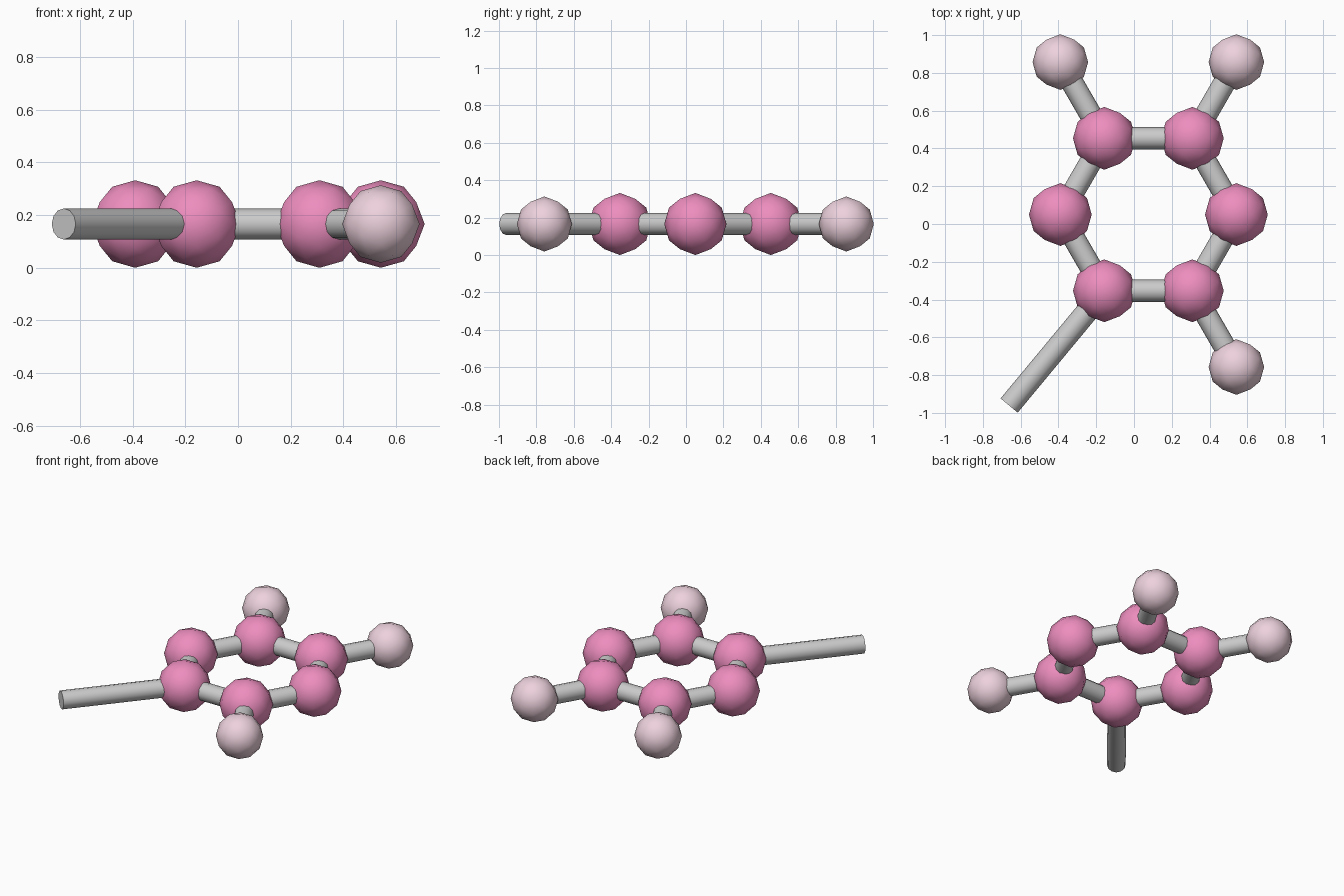
import bpy
from math import cos, sin, radians, atan
from mathutils import Vector, Matrix

if "Cube" in bpy.data.objects:
    bpy.data.objects.remove(bpy.data.objects["Cube"])

CX, CY, Z = 0.076, 0.05, 0.166      # ring centre and height
RING, OUTER = 0.466, 0.932          # distances of atoms from the centre
R_RING, R_OUTER, R_BOND = 0.166, 0.147, 0.059


def material(name, rgb):
    m = bpy.data.materials.new(name)
    m.diffuse_color = (*rgb, 1)
    m.use_nodes = True
    m.node_tree.nodes["Principled BSDF"].inputs["Base Color"].default_value = m.diffuse_color
    return m


pink = material("pink", (0.85, 0.27, 0.52))
pale = material("pale_pink", (0.85, 0.64, 0.72))


def polar(angle, dist):
    a = radians(angle)
    return Vector((CX + dist * cos(a), CY + dist * sin(a), Z))


def ball(name, centre, radius, mat):
    bpy.ops.mesh.primitive_ico_sphere_add(subdivisions=2, radius=radius, location=centre)
    o = bpy.context.object
    o.name = name
    # turn so that vertices lie on all three axes
    o.data.transform(Matrix.Rotation(-atan((5 ** 0.5 - 1) / 2), 4, 'Y'))
    o.data.materials.append(mat)
    bpy.ops.object.shade_smooth()
    return o


def bond(name, a, b):
    d = b - a
    bpy.ops.mesh.primitive_cylinder_add(vertices=12, radius=R_BOND, depth=d.length,
                                        location=(a + b) / 2)
    o = bpy.context.object
    o.name = name
    o.rotation_euler = d.to_track_quat('Z', 'Y').to_euler()
    bpy.ops.object.shade_smooth_by_angle(angle=radians(40))
    return o


# six-atom ring with its bonds
for i in range(6):
    p = polar(60 * i, RING)
    ball(f"ring_atom_{i}", p, R_RING, pink)
    bond(f"ring_bond_{i}", p, polar(60 * (i + 1), RING))

# three outer atoms
for i, ang in enumerate((60, 120, 300)):
    p = polar(ang, OUTER)
    ball(f"outer_atom_{i}", p, R_OUTER, pale)
    bond(f"outer_bond_{i}", polar(ang, RING), p)

# long open stick at the front left
bond("long_stick", polar(240, RING), Vector((-0.661, -0.961, Z)))
